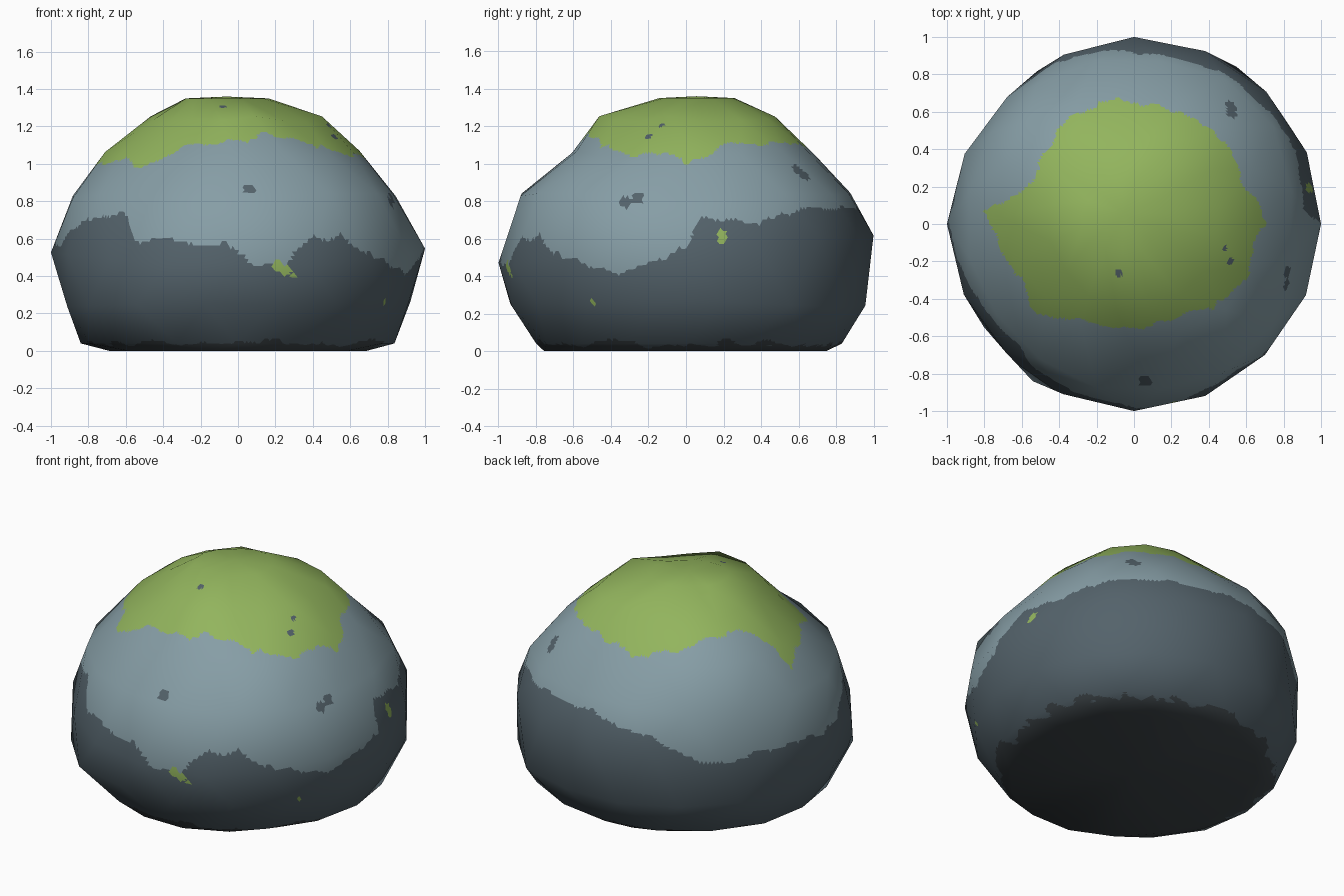
import bpy, bmesh, math, random
from mathutils import Vector, noise

random.seed(7)
cube = bpy.data.objects.get("Cube")
if cube:
    bpy.data.objects.remove(cube, do_unlink=True)


def material(name, rgb):
    m = bpy.data.materials.new(name)
    m.use_nodes = True
    m.diffuse_color = (*rgb, 1)
    m.node_tree.nodes["Principled BSDF"].inputs["Base Color"].default_value = (*rgb, 1)
    return m


MOSS, LIGHT, DARK, BASE = range(4)
materials = [
    material("moss green", (0.29, 0.46, 0.11)),
    material("light stone", (0.24, 0.34, 0.38)),
    material("dark stone", (0.088, 0.123, 0.146)),
    material("base stone", (0.048, 0.06, 0.067)),
]

# Rings of the boulder: height, min x, max x, min y, max y,
# then the bulge on the four diagonals, counter-clockwise from back left
SIDES = 16
WIDEST = 3
RINGS = [
    (0.00, -0.70, 0.70, -0.77, 0.76, (0, 0, 0, 0)),
    (0.04, -0.85, 0.84, -0.80, 0.83, (.05, 0, .02, 0)),
    (0.25, -0.92, 0.93, -0.95, 0.96, (.05, .03, .07, 0)),
    (0.54, -1.0, 1.0, -1.0, 1.0, (0, -.04, -.03, -.01)),
    (0.83, -0.91, 0.85, -0.90, 0.89, (.06, 0, -.03, .06)),
    (1.06, -0.71, 0.65, -0.61, 0.68, (.09, .13, -.08, .1)),
    (1.24, -0.46, 0.46, -0.48, 0.48, (.14, .16, -.05, -.05)),
    (1.35, -0.28, 0.16, -0.14, 0.26, (.05, -.2, .15, -.1)),
]

# Colour borders by compass angle: top edge of the dark stone, rim of the moss
DARK_TOP = [(0, .55), (5, .73), (20, .68), (45, .76), (90, .76), (112, .68),
            (135, .52), (160, .57), (190, .56), (205, .69), (228, .73), (235, .58),
            (248, .61), (258, .55), (265, .59), (275, .46), (285, .47), (295, .61),
            (305, .6), (318, .5), (340, .41), (360, .55)]
MOSS_RIM = [(0, .71), (20, .62), (50, .66), (72, .62), (105, .67), (125, .66), (150, .58),
            (166, .63), (175, .79), (190, .72), (205, .66), (220, .71), (240, .58),
            (270, .55), (300, .54), (320, .64), (335, .67), (350, .63), (360, .71)]

# Small patches, seen from the heart of the boulder: place, radius, colour
HEART = Vector((0, 0, 0.5))
SPOTS = [
    ((0.06, -0.85, 0.87), 0.036, DARK), ((0.86, -0.27, 0.83), 0.035, DARK),
    ((0.86, -0.34, 0.81), 0.035, DARK), ((0.51, 0.58, 0.96), 0.036, DARK),
    ((0.51, 0.62, 0.93), 0.036, DARK), ((-0.08, -0.26, 1.3), 0.025, DARK),
    ((0.48, -0.13, 1.2), 0.018, DARK), ((0.52, -0.2, 1.15), 0.022, DARK),
    ((0.22, -0.96, 0.45), 0.032, MOSS), ((0.26, -0.95, 0.43), 0.03, MOSS),
    ((0.30, -0.94, 0.40), 0.016, MOSS), ((0.97, 0.2, 0.60), 0.026, MOSS),
    ((0.97, 0.2, 0.63), 0.026, MOSS), ((0.79, -0.5, 0.26), 0.016, MOSS),
]


def lookup(table, angle):
    for (a, u), (b, v) in zip(table, table[1:]):
        if a <= angle <= b:
            return u + (v - u) * (angle - a) / (b - a)


def bulge(amounts, angle):
    """Swelling that peaks on the diagonals and fades to none on the axes."""
    quarter = int(angle // (math.pi / 2)) % 4
    return amounts[quarter] * math.sin(2 * angle) ** 2


# Boulder: staggered rings joined by triangles, closed at both ends
bm = bmesh.new()
rings = []
for level, (z, x0, x1, y0, y1, amounts) in enumerate(RINGS):
    ring = []
    for i in range(SIDES):
        a = math.tau * (i + 0.5 * (level % 2 == 0)) / SIDES
        k = 1 + bulge(amounts, a)
        height = z
        if level == WIDEST:
            height += 0.08 * math.sin(a)
        elif level > 0:
            k += random.uniform(-0.012, 0.012)
        if 1 < level < 7:
            height += random.uniform(-0.015, 0.015)
        ring.append(bm.verts.new(((x0 + x1) / 2 + (x1 - x0) / 2 * math.cos(a) * k,
                                  (y0 + y1) / 2 + (y1 - y0) / 2 * math.sin(a) * k, height)))
    rings.append(ring)

for level, (low, high) in enumerate(zip(rings, rings[1:])):
    for i in range(SIDES):
        j = (i + 1) % SIDES
        if level % 2:
            bm.faces.new((low[i], low[j], high[i]))
            bm.faces.new((low[j], high[j], high[i]))
        else:
            bm.faces.new((low[i], high[j], high[i]))
            bm.faces.new((low[i], low[j], high[j]))
for ring, z in ((rings[0], 0.0), (rings[-1], 1.36)):
    centre = bm.verts.new(sum((v.co for v in ring), Vector()) / SIDES)
    centre.co.z = z
    for i in range(SIDES):
        bm.faces.new((ring[i], ring[(i + 1) % SIDES], centre))
bmesh.ops.recalc_face_normals(bm, faces=bm.faces)

# Keep the broad soft shading while cutting the facets finely for the colours
bm.normal_update()
soft = bm.verts.layers.float_vector.new("soft")
for v in bm.verts:
    v[soft] = v.normal
for _ in range(4):
    bmesh.ops.subdivide_edges(bm, edges=bm.edges[:], cuts=1, use_grid_fill=True)

# Moss cap, light stone, dark stone and base, with ragged borders
spots = [((Vector(p) - HEART).normalized(), r, colour) for p, r, colour in SPOTS]
for f in bm.faces:
    f.smooth = True
    c = f.calc_center_median()
    angle = math.degrees(math.atan2(c.y, c.x)) % 360
    ragged = 0.035 * noise.noise(c * 9) + 0.015 * noise.noise(c * 23)
    if c.z < 0.04 + ragged:
        f.material_index = BASE
    elif c.z > 0.9 and c.xy.length < lookup(MOSS_RIM, angle) + ragged:
        f.material_index = MOSS
    elif c.z < lookup(DARK_TOP, angle) + ragged:
        f.material_index = DARK
    else:
        f.material_index = LIGHT
    toward = (c - HEART).normalized()
    for direction, radius, colour in spots:
        if (toward - direction).length < radius:
            f.material_index = colour

normals = [v[soft].normalized() for v in bm.verts]
bm.verts.layers.float_vector.remove(soft)
mesh = bpy.data.meshes.new("mossy_boulder")
bm.to_mesh(mesh)
bm.free()
for m in materials:
    mesh.materials.append(m)
mesh.normals_split_custom_set_from_vertices(normals)
boulder = bpy.data.objects.new("mossy_boulder", mesh)
bpy.context.collection.objects.link(boulder)
